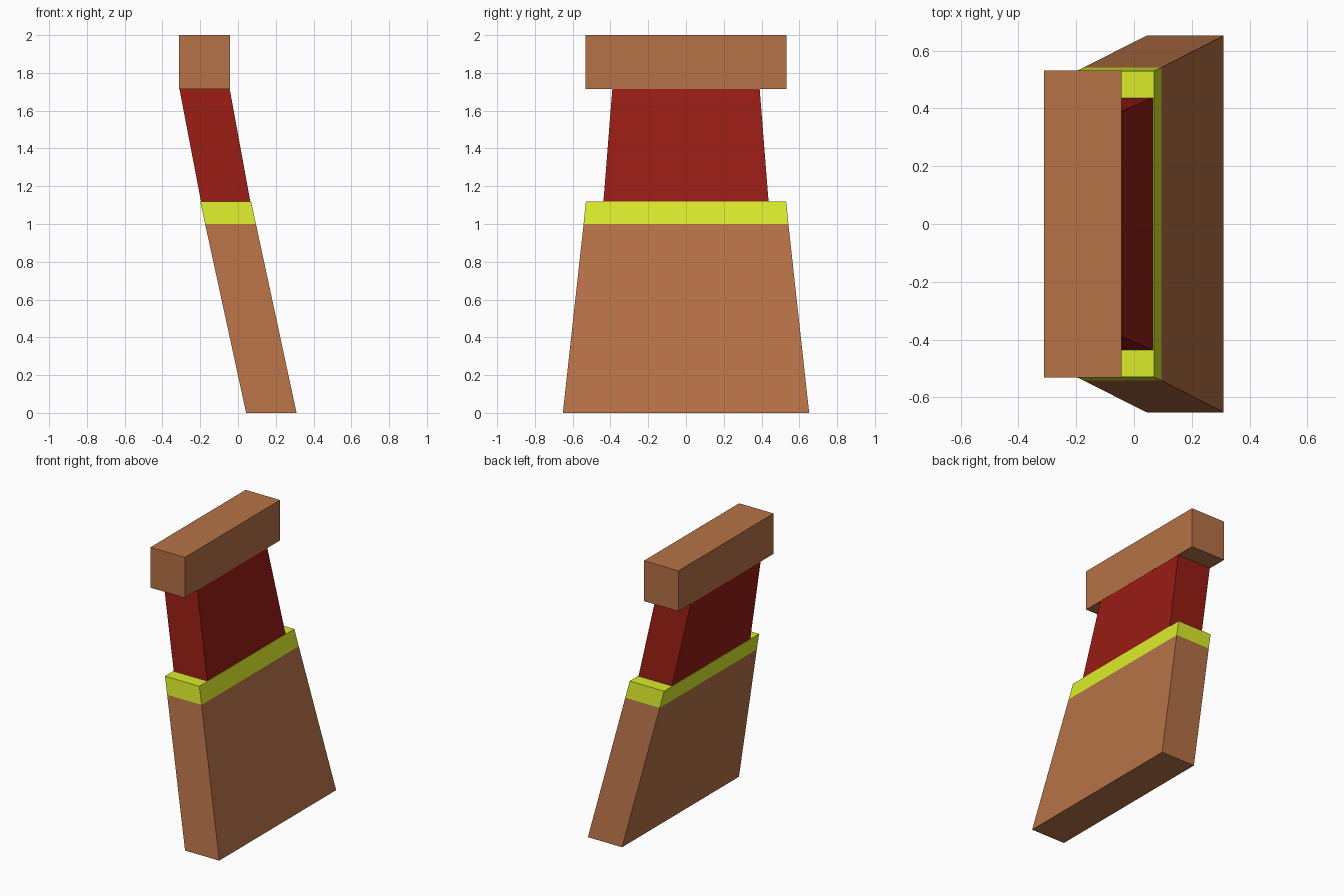
import bpy
import bmesh

if "Cube" in bpy.data.objects:
    bpy.data.objects.remove(bpy.data.objects["Cube"])


def material(name, rgb):
    mat = bpy.data.materials.new(name)
    mat.diffuse_color = (*rgb, 1)
    mat.use_nodes = True
    mat.node_tree.nodes["Principled BSDF"].inputs["Base Color"].default_value = mat.diffuse_color
    return mat


def slab(name, mat, bottom, top):
    """Four-sided block between two rectangles, each (x_min, x_max, half_depth, z)."""
    bm = bmesh.new()
    rings = [[bm.verts.new(p) for p in ((x0, -d, z), (x1, -d, z), (x1, d, z), (x0, d, z))]
             for x0, x1, d, z in (bottom, top)]
    lower, upper = rings
    bm.faces.new(lower[::-1])
    bm.faces.new(upper)
    for i in range(4):
        j = (i + 1) % 4
        bm.faces.new((lower[i], lower[j], upper[j], upper[i]))
    mesh = bpy.data.meshes.new(name)
    bm.to_mesh(mesh)
    bm.free()
    mesh.materials.append(mat)
    obj = bpy.data.objects.new(name, mesh)
    bpy.context.collection.objects.link(obj)
    return obj


wood = material("wood", (0.47, 0.168, 0.063))
red = material("red", (0.31, 0.012, 0.007))
yellow = material("yellow", (0.70, 0.83, 0.024))

# Leaning, tapered lower body
slab("lower_body", wood, (0.043, 0.31, 0.652, 0.0), (-0.174, 0.095, 0.542, 1.0))
# Coloured band continuing the taper
slab("band", yellow, (-0.174, 0.095, 0.542, 1.0), (-0.20, 0.069, 0.53, 1.12))
# Narrower neck
slab("neck", red, (-0.196, 0.065, 0.437, 1.12), (-0.31, -0.044, 0.39, 1.715))
# Upright cross block on top
slab("top_block", wood, (-0.312, -0.043, 0.531, 1.715), (-0.312, -0.043, 0.531, 2.0))
